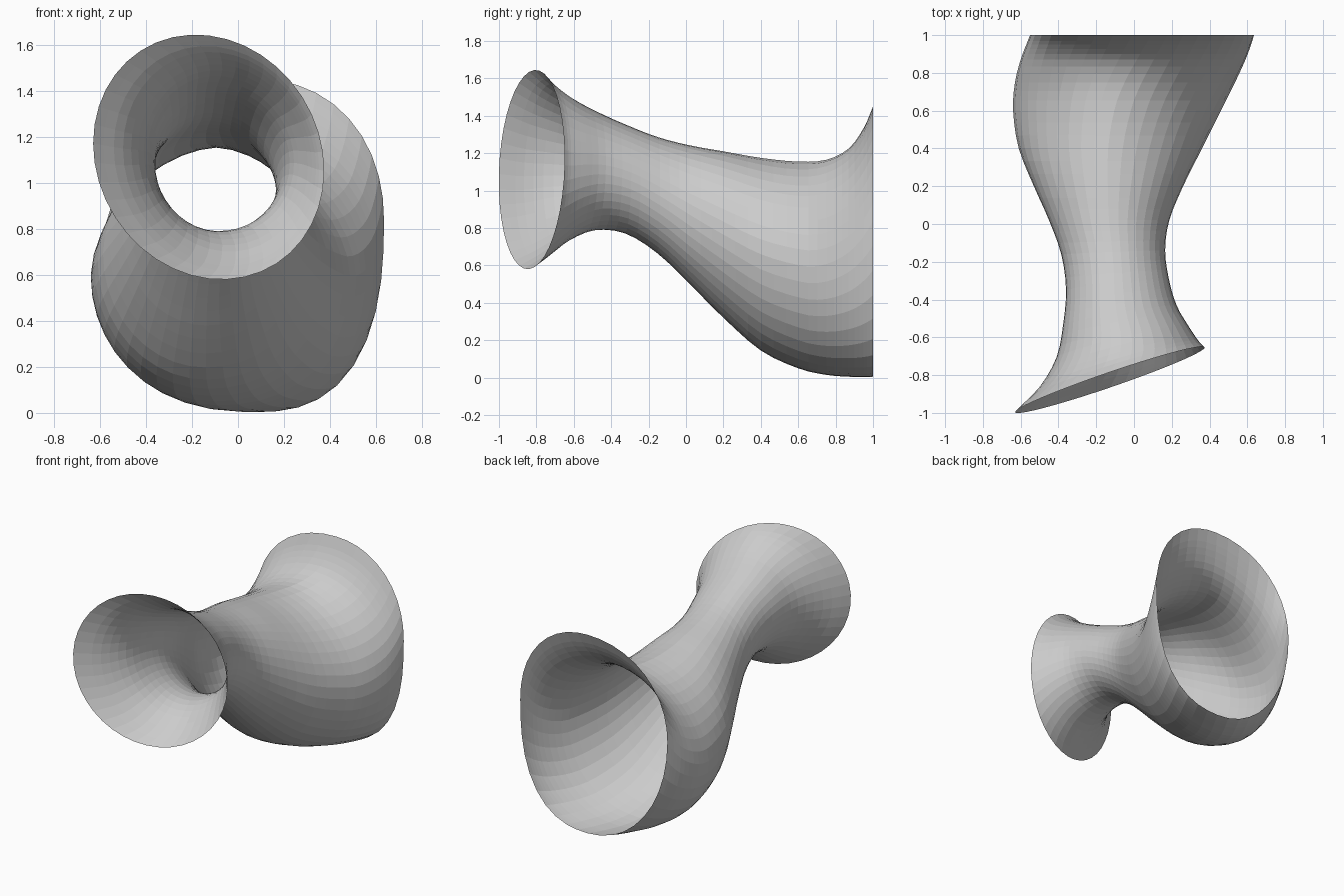
import bpy, bmesh, math

if "Cube" in bpy.data.objects:
    bpy.data.objects.remove(bpy.data.objects["Cube"])

SEG = 40      # sides around the tube
SUB = 3       # rings between stations

# y, sideways tilt, left, right, bottom, top
STATIONS = [
    (-.825, .35, -.63, .375, .58, 1.645),
    (-.74, .30, -.50, .34, .64, 1.57),
    (-.62, .25, -.41, .285, .73, 1.49),
    (-.48, .17, -.375, .225, .787, 1.42),
    (-.32, .10, -.36, .185, .772, 1.35),
    (-.15, .04, -.385, .165, .665, 1.285),
    (.02, 0, -.45, .187, .50, 1.242),
    (.2, 0, -.53, .26, .32, 1.21),
    (.4, 0, -.61, .36, .145, 1.175),
    (.6, 0, -.64, .46, .05, 1.155),
    (.75, 0, -.63, .535, .015, 1.165),
    (.87, 0, -.60, .59, .005, 1.225),
    (.95, 0, -.57, .62, .003, 1.335),
    (1, 0, -.55, .635, .005, 1.45),
]


def spline(a, b, c, d, t):
    return tuple(.5 * (2*q + (r-p)*t + (2*p-5*q+4*r-s)*t*t + (3*q-p-3*r+s)*t**3)
                 for p, q, r, s in zip(a, b, c, d))


def all_stations():
    ext = lambda u, v: tuple(2*i - j for i, j in zip(u, v))
    pts = [ext(STATIONS[0], STATIONS[1])] + STATIONS + [ext(STATIONS[-1], STATIONS[-2])]
    out = []
    for i in range(1, len(pts) - 2):
        out += [spline(*pts[i-1:i+3], k / SUB) for k in range(SUB)]
    return out + [STATIONS[-1]]


def ring(bm, st):
    y, tilt, left, right, low, top = st
    cx, cz = (left + right) / 2, (low + top) / 2
    # Shape drifts along the tube: leaning front rim, egg-shaped back rim
    flare = max(0, (y - .65) / .35) ** 1.5
    skew = -.32 * tilt
    waist = math.exp(-((y + .4) / .2) ** 2)
    belly = math.exp(-((y - .55) / .3) ** 2)
    kx, kz = cx + .05 * flare - .02 * waist - .015 * belly, cz + .11 * flare
    upper = 2 - .28 * belly + .15 * flare
    full = 2 + .5 * max(0, y) ** 2
    verts = []
    for i in range(SEG):
        a = 2 * math.pi * i / SEG
        c, s = math.cos(a), math.sin(a)
        p = upper if s > 0 else full if c > 0 else 2
        r = (abs(c)**p + abs(s)**p) ** (-1 / p)
        u, v = r * c, r * s
        v = v * math.sqrt(1 - skew**2) + u * skew
        x = kx + u * ((right - kx) if u > 0 else (kx - left))
        z = kz + v * ((top - kz) if v > 0 else (kz - low))
        verts.append(bm.verts.new((x, y + tilt * (x - cx) + .22 * tilt * (z - cz), z)))
    return verts


# Open flared tube lofted through the rings
bm = bmesh.new()
rings = [ring(bm, st) for st in all_stations()]
for lo, hi in zip(rings, rings[1:]):
    for i in range(SEG):
        j = (i + 1) % SEG
        bm.faces.new((lo[i], lo[j], hi[j], hi[i]))
bmesh.ops.recalc_face_normals(bm, faces=bm.faces)
mesh = bpy.data.meshes.new("flared_tube")
bm.to_mesh(mesh)
bm.free()
bpy.context.collection.objects.link(bpy.data.objects.new("flared_tube", mesh))
